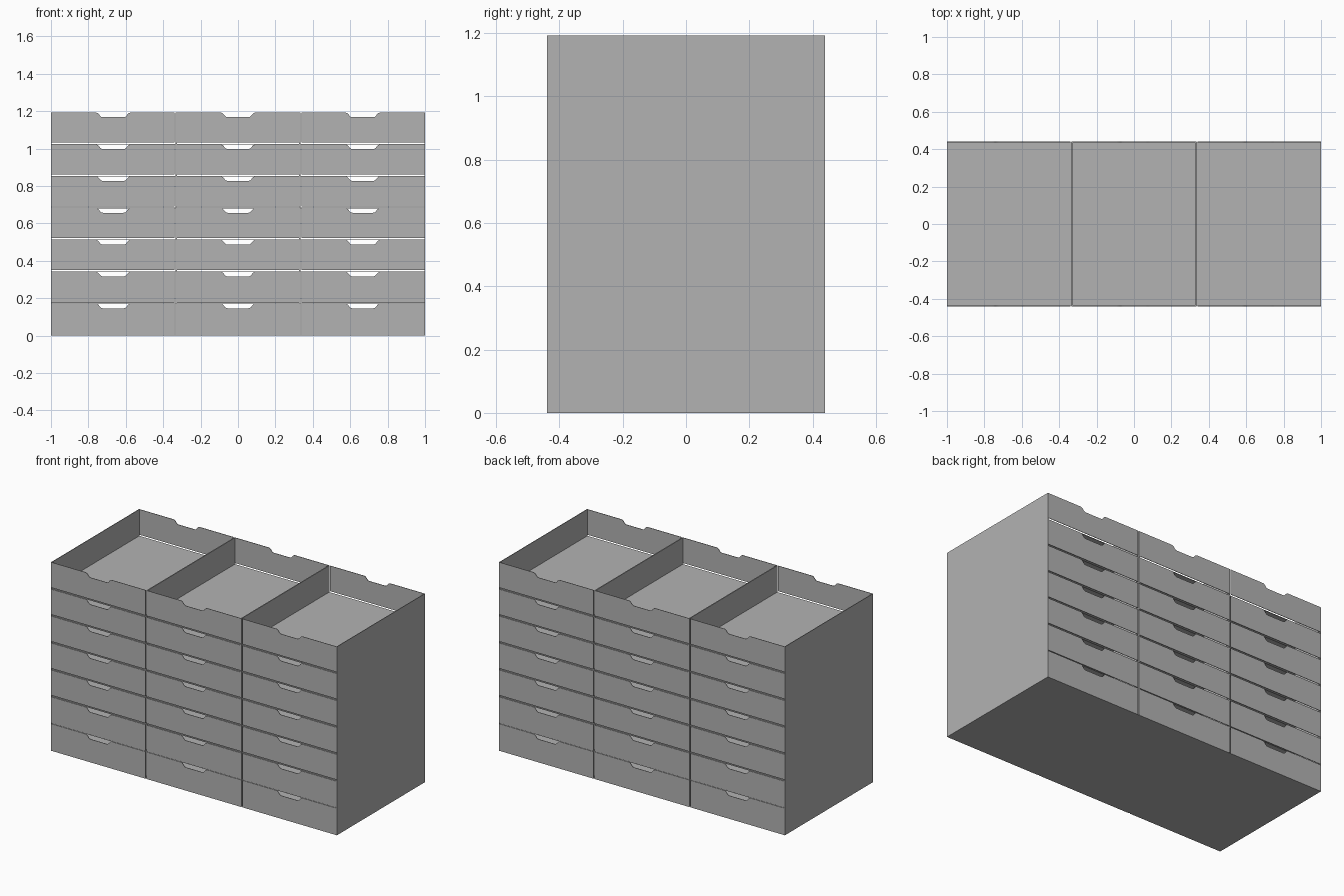
import bpy
import bmesh

default = bpy.data.objects.get("Cube")
if default:
    bpy.data.objects.remove(default, do_unlink=True)

# Overall sizes
HALF_W, HALF_D, HEIGHT = 1.0, 0.44, 1.192
ROWS = 7
PITCH = HEIGHT / ROWS
SHEET = 0.003      # thickness of shelves and fronts
SIDE = 0.004       # thickness of the outer sides
DIV_IN, DIV_OUT = 0.327, 0.333
SLIT = 0.006       # upright slit beside each divider

grey = bpy.data.materials.new("plain grey")
grey.use_nodes = True
colour = (0.45, 0.45, 0.45, 1)
grey.diffuse_color = colour
grey.node_tree.nodes["Principled BSDF"].inputs["Base Color"].default_value = colour


def finish(name, bm):
    bmesh.ops.recalc_face_normals(bm, faces=bm.faces)
    mesh = bpy.data.meshes.new(name)
    bm.to_mesh(mesh)
    bm.free()
    mesh.materials.append(grey)
    obj = bpy.data.objects.new(name, mesh)
    bpy.context.collection.objects.link(obj)
    return obj


def box(name, low, high):
    bm = bmesh.new()
    bmesh.ops.create_cube(bm, size=1)
    for v in bm.verts:
        for i in range(3):
            v.co[i] = high[i] if v.co[i] > 0 else low[i]
    return finish(name, bm)


# Half of the finger notch: offset from its centre, depth below the top edge
NOTCH = [(0.09, 0), (0.082, 0.003), (0.076, 0.009), (0.070, 0.017),
         (0.064, 0.022), (0.056, 0.024)]


def notched_panel(name, x0, x1, z0, z1, centre, y):
    """Thin upright panel with a finger notch in its top edge."""
    outline = [(x0, z0), (x1, z0), (x1, z1)]
    outline += [(centre + dx, z1 - dz) for dx, dz in NOTCH]
    outline += [(centre - dx, z1 - dz) for dx, dz in reversed(NOTCH)]
    outline += [(x0, z1)]
    bm = bmesh.new()
    face = bm.faces.new([bm.verts.new((x, y, z)) for x, z in outline])
    extruded = bmesh.ops.extrude_face_region(bm, geom=[face])["geom"]
    verts = [g for g in extruded if isinstance(g, bmesh.types.BMVert)]
    bmesh.ops.translate(bm, verts=verts, vec=(0, SHEET, 0))
    return finish(name, bm)


# Outer sides and inner dividers
for side, s in (("left", 1), ("right", -1)):
    for part, a, b, base in (("side", HALF_W - SIDE, HALF_W, 0),
                             ("divider", DIV_IN, DIV_OUT, SHEET)):
        xs = sorted((s * a, s * b))
        box(f"{side}_{part}", (xs[0], -HALF_D, base), (xs[1], HALF_D, HEIGHT))

# Columns: name, left edge, right edge, notch centre
inner, outer = DIV_OUT + SLIT, HALF_W - SIDE
columns = [("right", -outer, -inner, -0.667),
           ("middle", -DIV_IN, DIV_IN, 0),
           ("left", inner, outer, 0.667)]

# Shelves, with notched panels on both the front and the back
for row in range(ROWS):
    z = row * PITCH
    depth = HALF_D - SHEET
    box(f"shelf_{row + 1}", (-outer, -depth, z), (outer, depth, z + SHEET))
    gap = 0 if row == 0 else 0.005 if row == 1 else 0.01
    for column, x0, x1, centre in columns:
        for face, y in (("front", -HALF_D), ("back", depth)):
            notched_panel(f"{face}_panel_{column}_{row + 1}", x0, x1,
                          z + gap, z + PITCH, centre, y)
